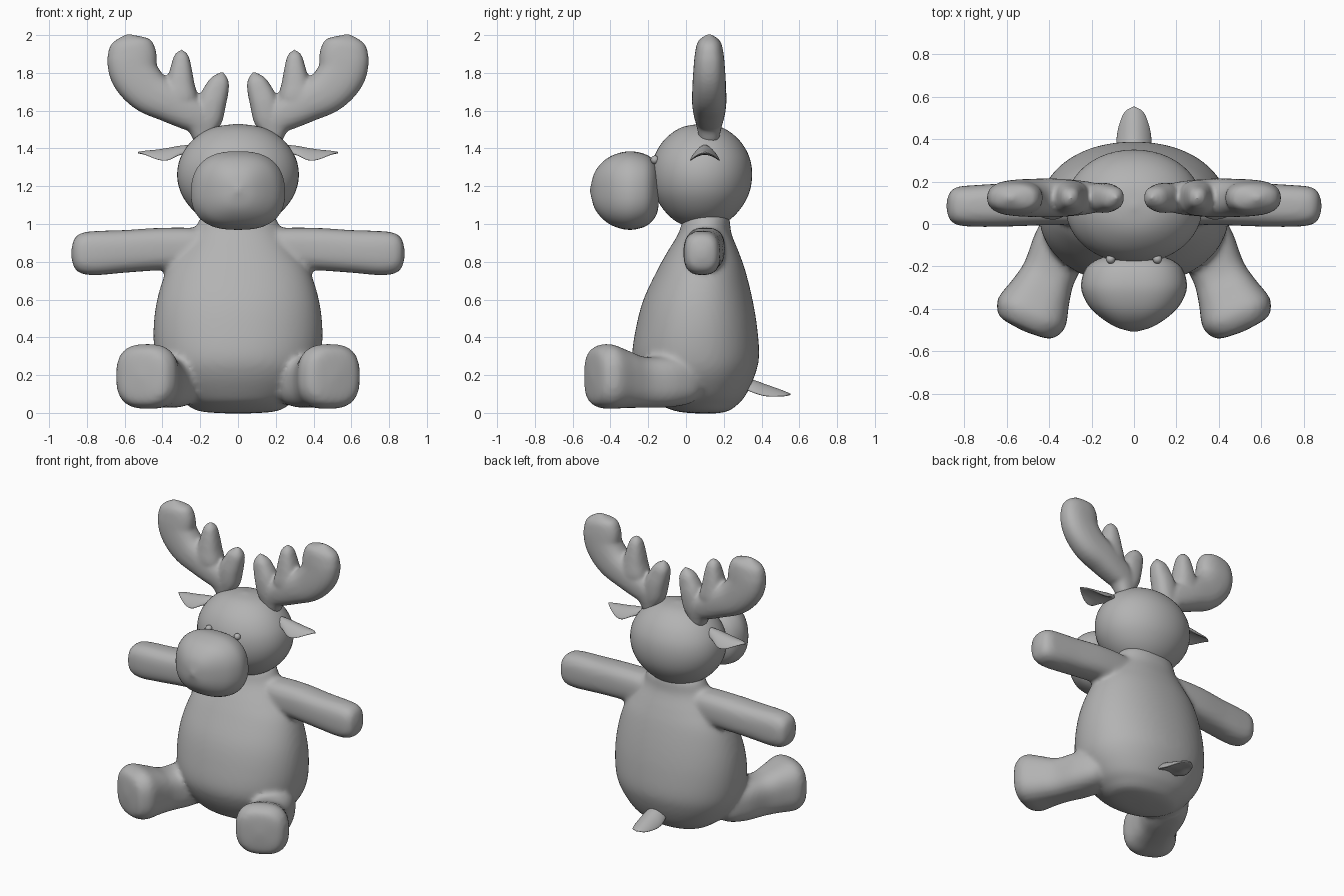
import bpy, bmesh, math
from mathutils import Vector

plush = bpy.data.materials.new("plush grey")
plush.diffuse_color = (0.45, 0.45, 0.45, 1)


def smooth_path(st, steps=5):
    """Catmull-Rom through stations (x, y, z, a, b)."""
    out = []
    for i in range(len(st) - 1):
        p0, p1, p2, p3 = st[max(i - 1, 0)], st[i], st[i + 1], st[min(i + 2, len(st) - 1)]
        for k in range(steps):
            t = k / steps
            out.append([0.5 * (2 * b + (c - a) * t + (2 * a - 5 * b + 4 * c - d) * t * t
                               + (3 * b - a - 3 * c + d) * t ** 3)
                        for a, b, c, d in zip(p0, p1, p2, p3)])
    out.append(list(st[-1]))
    return out


def loft(bm, st, u=None, v=(0, 1, 0), power=2.4, sign=1, arch=0.0, n=40):
    """Closed superellipse loft; u=None follows the path tangent. arch cups it downward."""
    pts = smooth_path(st)
    v = Vector(v)
    rings = []
    for i, p in enumerate(pts):
        if u is None:
            a, b = pts[max(i - 1, 0)], pts[min(i + 1, len(pts) - 1)]
            side = v.cross(Vector(b[:3]) - Vector(a[:3])).normalized()
        else:
            side = Vector(u)
        ring = []
        for k in range(n):
            ang = 2 * math.pi * k / n
            c, s = math.cos(ang), math.sin(ang)
            e = 2 / power
            da = max(p[3], 0.002) * math.copysign(abs(c) ** e, c)
            db = max(p[4], 0.002) * math.copysign(abs(s) ** e, s)
            q = Vector(p[:3]) + side * da + v * db
            q.z -= arch * da * da
            ring.append(bm.verts.new((q.x * sign, q.y, q.z)))
        rings.append(ring)
    for r0, r1 in zip(rings, rings[1:]):
        for k in range(n):
            bm.faces.new((r0[k], r0[(k + 1) % n], r1[(k + 1) % n], r1[k]))
    bm.faces.new(rings[0][::-1])
    bm.faces.new(rings[-1])


def finish(name, bm, voxel=None, smooth=5):
    """Make the object; fuse overlapping lofts with a voxel remesh if asked."""
    bmesh.ops.recalc_face_normals(bm, faces=bm.faces)
    for f in bm.faces:
        f.smooth = True
    me = bpy.data.meshes.new(name)
    bm.to_mesh(me)
    bm.free()
    me.materials.append(plush)
    ob = bpy.data.objects.new(name, me)
    bpy.context.collection.objects.link(ob)
    if voxel:
        r = ob.modifiers.new("fuse", 'REMESH')
        r.mode = 'VOXEL'
        r.voxel_size = voxel
        r.use_smooth_shade = True
        s = ob.modifiers.new("soften", 'SMOOTH')
        s.factor = 0.5
        s.iterations = smooth
    return ob


# torso: (z, half width, front y, back y)
torso = [(-.004, .02, .08, .14), (.008, .2, -.05, .22), (.05, .28, -.15, .28), (.1, .34, -.2, .32),
         (.2, .41, -.26, .365), (.3, .44, -.285, .387), (.45, .447, -.265, .377),
         (.6, .428, -.225, .352), (.75, .38, -.155, .315), (.85, .31, -.1, .28),
         (.95, .235, -.04, .24), (1.05, .18, 0, .22), (1.07, .02, .1, .12)]
bm = bmesh.new()
loft(bm, [(0, (f + b) / 2, z, w, (b - f) / 2) for z, w, f, b in torso], u=(1, 0, 0), power=2.15, n=64)

# arms: (x, y, z, half depth, half height)
arm = [(.1, .1, .87, .06, .06), (.2, .1, .87, .1, .105), (.4, .1, .868, .105, .112),
       (.6, .09, .855, .102, .113), (.75, .085, .846, .098, .117), (.83, .085, .845, .09, .107),
       (.868, .085, .845, .065, .075), (.884, .085, .845, .01, .01)]
# legs: (distance along leg axis, z, half width, half height)
leg = [(-.52, .17, .02, .02), (-.48, .17, .11, .11), (-.35, .165, .135, .135), (-.2, .162, .127, .135),
       (-.1, .178, .145, .152), (0, .193, .172, .172), (.055, .193, .158, .160),
       (.09, .193, .12, .125), (.103, .193, .01, .01)]
for s in (1, -1):
    loft(bm, arm, u=(0, 1, 0), v=(0, 0, 1), power=2.7, sign=s)
    loft(bm, [(.478 + .4 * d, -.41 - .915 * d, z, a, b) for d, z, a, b in leg],
         u=(.915, .4, 0), v=(0, 0, 1), power=2.7, sign=s)
finish("body_with_limbs", bm, 0.016, 6)

# head: (z, half width, half depth)
head = [(.98, .01, .01), (.99, .09, .08), (1.02, .17, .145), (1.08, .245, .205), (1.16, .3, .25),
        (1.25, .322, .267), (1.34, .309, .257), (1.42, .263, .218), (1.48, .195, .16),
        (1.515, .115, .095), (1.53, .01, .01)]
bm = bmesh.new()
loft(bm, [(0, .083, z, a, b) for z, a, b in head], u=(1, 0, 0), power=2.05, n=48)
finish("head", bm)

# muzzle: (y, z, half width, half height)
muzzle = [(-.14, 1.18, .01, .01), (-.15, 1.18, .12, .11), (-.175, 1.18, .19, .16), (-.22, 1.178, .234, .193),
          (-.3, 1.177, .25, .208), (-.38, 1.177, .218, .19), (-.44, 1.178, .158, .152),
          (-.485, 1.178, .085, .092), (-.507, 1.178, .01, .01)]
bm = bmesh.new()
loft(bm, [(0, y, z, a, b) for y, z, a, b in muzzle], u=(1, 0, 0), v=(0, 0, 1), power=2.55, n=48)
for v in bm.verts:  # slightly fuller cheeks low down
    v.co.x *= 1 - .25 * (v.co.z - 1.16) if v.co.z > 1.16 else 1
finish("muzzle", bm)

# antlers: (x, z, half width, half thickness)
beam = [(.18, 1.44, .05, .05), (.215, 1.555, .085, .075), (.35, 1.635, .102, .09), (.475, 1.705, .118, .09),
        (.55, 1.8, .128, .085), (.563, 1.9, .13, .076), (.578, 1.965, .1, .058), (.584, 2.005, .01, .01)]
middle_tine = [(.315, 1.6, .06, .06), (.31, 1.66, .098, .085), (.305, 1.75, .074, .075), (.301, 1.84, .053, .058),
               (.3, 1.895, .036, .04), (.3, 1.925, .005, .005)]
inner_tine = [(.18, 1.46, .04, .05), (.16, 1.55, .075, .068), (.138, 1.64, .075, .07), (.113, 1.71, .065, .06),
              (.093, 1.765, .047, .046), (.082, 1.808, .005, .005)]
for side, s in (("left", 1), ("right", -1)):
    bm = bmesh.new()
    for part in (beam, middle_tine, inner_tine):
        loft(bm, [(x, .123, z, a, b) for x, z, a, b in part], power=2.4, sign=s)
    finish(side + "_antler", bm, 0.011, 8)

    # ear: thin cupped leaf
    bm = bmesh.new()
    ear = [(.25, .1, 1.395, .03, .025), (.31, .1, 1.392, .055, .022), (.37, .1, 1.385, .078, .018),
           (.43, .1, 1.38, .07, .014), (.49, .1, 1.378, .038, .01), (.53, .1, 1.378, .003, .004)]
    loft(bm, ear, u=(0, 1, 0), v=(0, 0, 1), power=2, sign=s, arch=7.5)
    finish(side + "_ear", bm)

    # eye
    bm = bmesh.new()
    bmesh.ops.create_uvsphere(bm, u_segments=20, v_segments=12, radius=.022)
    bmesh.ops.translate(bm, vec=(.11 * s, -.165, 1.34), verts=bm.verts)
    finish(side + "_eye", bm)

# tail: cupped leaf pointing back
bm = bmesh.new()
tail = [(0, .28, .165, .06, .03), (0, .36, .148, .08, .026), (0, .42, .13, .08, .022), (0, .48, .115, .066, .016),
        (0, .53, .102, .042, .01), (0, .552, .098, .004, .004)]
loft(bm, tail, u=(1, 0, 0), v=(0, 0, 1), power=2, arch=6)
finish("tail", bm)
